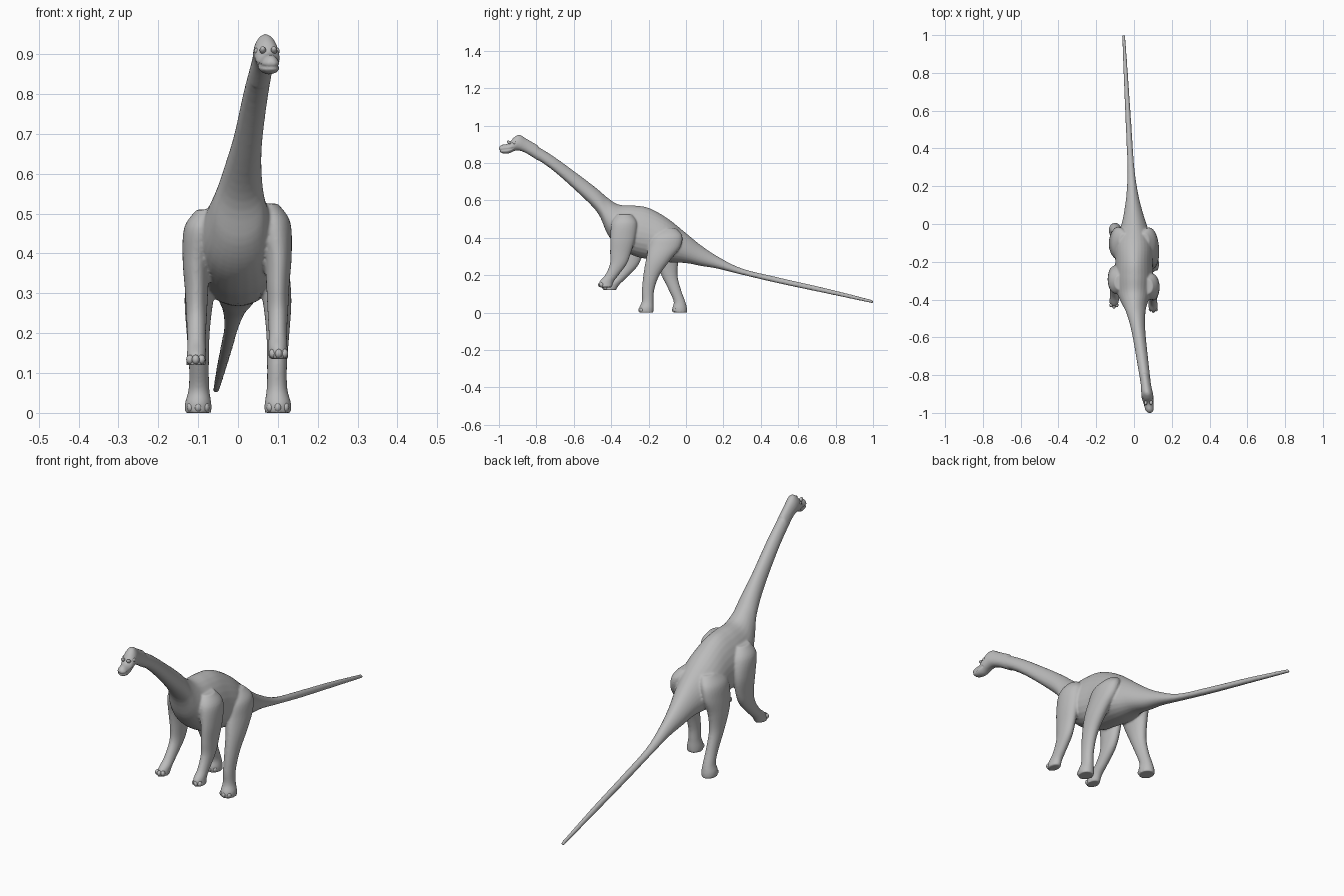
import bpy, bmesh, math
from mathutils import Vector, Matrix

cube = bpy.data.objects.get("Cube")
if cube:
    bpy.data.objects.remove(cube, do_unlink=True)

grey = bpy.data.materials.new("stone grey")
grey.use_nodes = True
COLOR = (0.5, 0.5, 0.5, 1)
grey.diffuse_color = COLOR
for node in grey.node_tree.nodes:
    if node.type == 'BSDF_PRINCIPLED':
        node.inputs["Base Color"].default_value = COLOR

SIDES, STEPS = 28, 5
UP, FORWARD = Vector((0, 0, 1)), Vector((0, 1, 0))


def spline(rings):
    """Smoothly interpolated rings (Catmull-Rom)."""
    padded = [rings[0], *rings, rings[-1]]
    result = []
    for i in range(len(rings) - 1):
        for step in range(STEPS):
            t = step / STEPS
            result.append([
                b + t / 2 * (c - a + t * (2 * a - 5 * b + 4 * c - d + t * (3 * b - a - 3 * c + d)))
                for a, b, c, d in zip(*padded[i:i + 4])])
    return result + [rings[-1]]


def loft(bm, rings, axis, egg=0.0):
    """Closed tube of ellipses: x, y, z, half width, half depth along axis."""
    loops = []
    for x, y, z, width, depth in spline(rings):
        loop = []
        for k in range(SIDES):
            angle = math.tau * k / SIDES
            side = width * math.cos(angle) * (1 - egg * math.sin(angle))
            point = Vector((x + side, y, z)) + axis * depth * math.sin(angle)
            loop.append(bm.verts.new(point))
        loops.append(loop)
    faces = [bm.faces.new(loops[0]), bm.faces.new(loops[-1][::-1])]
    for p, q in zip(loops, loops[1:]):
        for k in range(SIDES):
            n = (k + 1) % SIDES
            faces.append(bm.faces.new((p[k], q[k], q[n], p[n])))
    bmesh.ops.recalc_face_normals(bm, faces=faces)


def bend(y):
    """Sideways sweep of the neck and the tail."""
    return -.055 * y if y > 0 else .14 * max(0, -y - .4)


def trunk(bm, sections):
    """Upright sections: y, bottom, top, half width."""
    loft(bm, [(bend(y), y, (low + high) / 2, width, (high - low) / 2)
              for y, low, high, width in sections], UP, egg=.17)


def ball(bm, centre, radii, tilt=0.0):
    matrix = (Matrix.Translation(centre) @ Matrix.Rotation(tilt, 4, 'X')
              @ Matrix.Diagonal((*radii, 1)))
    bmesh.ops.create_uvsphere(bm, u_segments=16, v_segments=10, radius=1, matrix=matrix)


def add_object(name, mesh):
    mesh.materials.clear()
    mesh.materials.append(grey)
    mesh.shade_smooth()
    part = bpy.data.objects.new(name, mesh)
    bpy.context.scene.collection.objects.link(part)
    return part


def finish(bm, name):
    mesh = bpy.data.meshes.new(name)
    bm.to_mesh(mesh)
    bm.free()
    return add_object(name, mesh)


body = bmesh.new()

# Neck and torso, running into the tail
trunk(body, [
    (-.88, .87, .935, .026), (-.73, .775, .85, .03), (-.57, .635, .735, .036),
    (-.47, .53, .658, .05), (-.42, .42, .615, .068), (-.36, .35, .578, .09),
    (-.28, .305, .573, .1), (-.2, .285, .56, .098), (-.1, .27, .505, .098),
    (0, .265, .425, .065), (.08, .25, .36, .045), (.17, .235, .3, .029),
    (.3, .203, .236, .018), (.5, .156, .187, .015), (.75, .103, .13, .012),
    (1, .05, .067, .008)])

# Head with a domed crest
trunk(body, [
    (-1, .868, .884, .01), (-.985, .853, .897, .022), (-.95, .85, .905, .027),
    (-.92, .864, .937, .031), (-.89, .866, .951, .03), (-.85, .85, .928, .027),
    (-.79, .812, .893, .027)])

# Leg columns from muscle to sole, drawn for the left side
HIND = [
    (.05, -.09, .45, .03, .04), (.075, -.1, .41, .042, .08),
    (.088, -.115, .35, .041, .085), (.098, -.15, .28, .036, .065),
    (.1, -.185, .2, .029, .043), (.098, -.203, .12, .025, .033),
    (.098, -.205, .06, .026, .031), (.1, -.212, .025, .033, .039),
    (.1, -.212, 0, .033, .038)]
FORE = [
    (.07, -.33, .525, .03, .04), (.088, -.33, .48, .043, .068),
    (.1, -.338, .4, .035, .067), (.1, -.35, .32, .029, .056),
    (.1, -.362, .26, .026, .045), (.1, -.397, .2, .023, .036),
    (.1, -.425, .165, .024, .038), (.102, -.43, .135, .025, .034)]


def step_back(ring):
    """Right hind leg: the foot trails behind the hip."""
    x, y, z, width, depth = ring
    t = max(0, 1 - z / .42)
    return -x, y + .18 * t * t * (3 - 2 * t), z, width, depth


def flex(ring):
    """Right fore leg: lower, with the elbow drawn back."""
    x, y, z, width, depth = ring
    swing = max(0, math.sin(math.pi * (.5 - z) / .37))
    return -x - .004, y + .02 + .04 * swing, z - .015, width, depth


legs = {
    "left_hind": HIND, "right_hind": [step_back(ring) for ring in HIND],
    "left_fore": FORE, "right_fore": [flex(ring) for ring in FORE]}
for rings in legs.values():
    loft(body, rings, FORWARD)

# Fuse the parts into one continuous skin
raw = finish(body, "raw_skin")
fuse = raw.modifiers.new("fuse", 'REMESH')
fuse.mode = 'VOXEL'
fuse.voxel_size = .0048
soften = raw.modifiers.new("soften", 'SMOOTH')
soften.iterations = 5
graph = bpy.context.evaluated_depsgraph_get()
skin = bpy.data.meshes.new_from_object(raw.evaluated_get(graph))
bpy.data.objects.remove(raw, do_unlink=True)

# Mouth crease around the snout
for v in skin.vertices:
    if v.co.y < -.925:
        line = .868 + .12 * (v.co.y + 1)
        crease = max(0, 1 - abs(v.co.z - line) / .006)
        v.co.x += (bend(v.co.y) - v.co.x) * .2 * crease
        v.co.y += .004 * crease
add_object("dinosaur_body", skin)

# Eyes and nostril ridges
face = bmesh.new()
for side in (-1, 1):
    ball(face, (bend(-.918) + side * .026, -.918, .908), (.006, .009, .008))
    ball(face, (bend(-.945) + side * .014, -.945, .91), (.008, .014, .008), -.5)
finish(face, "eyes_and_nostrils")

# Three toes along the front of each foot
for name, rings in legs.items():
    x, y, z, width, depth = rings[-1]
    toes = bmesh.new()
    for k in (-1, 0, 1):
        ball(toes, (x + k * width * .58, y - depth * (.85 - .22 * abs(k)), z + .014),
             (.0095, .011, .012))
    finish(toes, name + "_toes")
